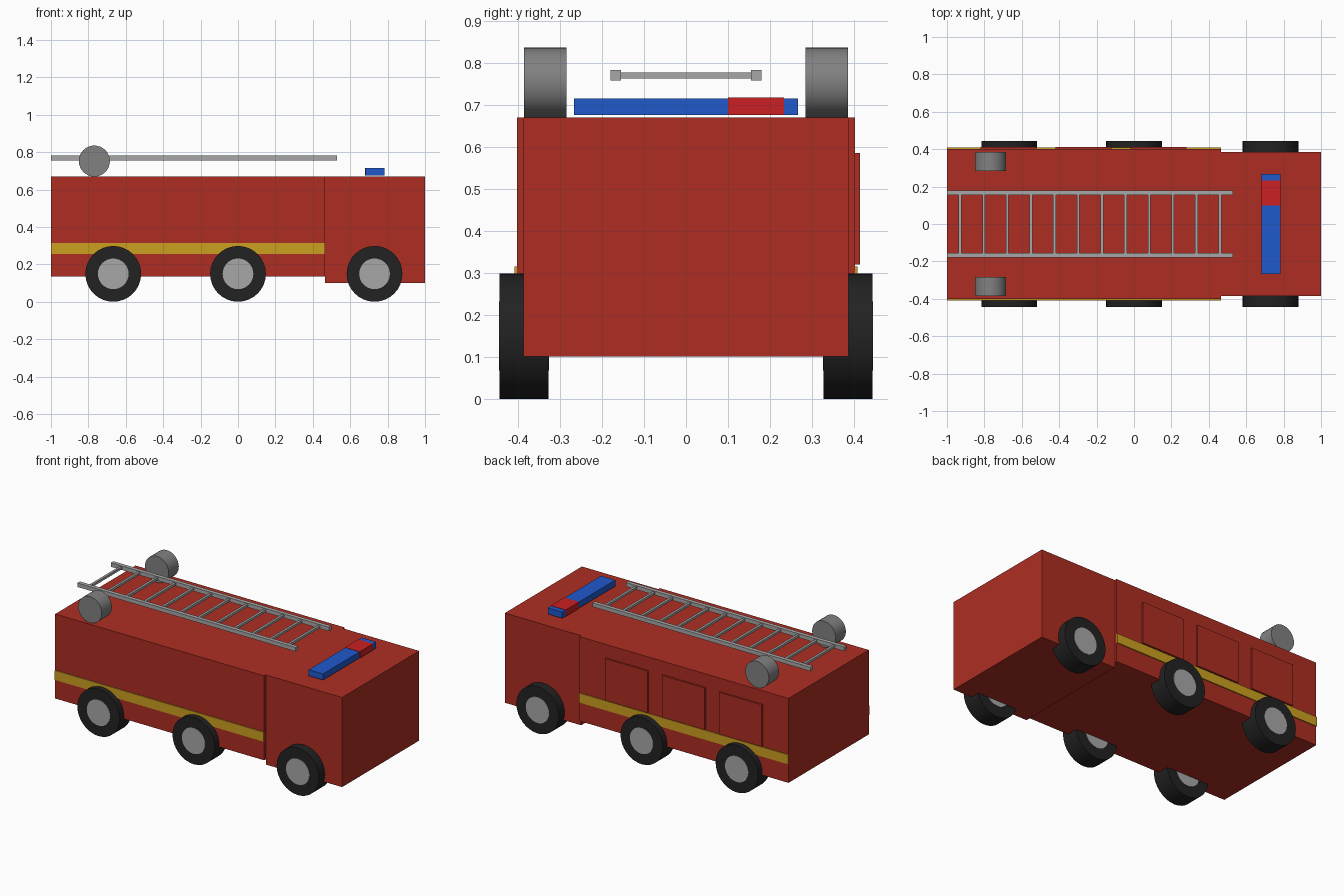
import bpy, math

if "Cube" in bpy.data.objects:
    bpy.data.objects.remove(bpy.data.objects["Cube"])


def material(name, rgb):
    m = bpy.data.materials.new(name)
    m.diffuse_color = (*rgb, 1)
    m.use_nodes = True
    m.node_tree.nodes["Principled BSDF"].inputs["Base Color"].default_value = m.diffuse_color
    return m


BODY_RED = material("body red", (0.42, 0.027, 0.016))
YELLOW = material("stripe yellow", (0.60, 0.35, 0.014))
BLACK = material("tyre black", (0.016, 0.016, 0.016))
LIGHT_GREY = material("metal grey", (0.39, 0.39, 0.39))
MID_GREY = material("reel grey", (0.22, 0.22, 0.22))
BLUE = material("lamp blue", (0.014, 0.10, 0.60))
LAMP_RED = material("lamp red", (0.60, 0.014, 0.016))


def box(name, x, y, z, mat):
    """Box from (min, max) ranges on each axis."""
    bpy.ops.mesh.primitive_cube_add(size=1, location=[sum(r) / 2 for r in (x, y, z)])
    ob = bpy.context.object
    ob.scale = [r[1] - r[0] for r in (x, y, z)]
    bpy.ops.object.transform_apply(location=False, rotation=False, scale=True)
    ob.name = name
    ob.data.materials.append(mat)
    return ob


def drum(name, x, y, z, radius, depth, mat):
    """Cylinder lying along y."""
    bpy.ops.mesh.primitive_cylinder_add(vertices=32, radius=radius, depth=depth,
                                        location=(x, y, z), rotation=(math.pi / 2, 0, 0))
    ob = bpy.context.object
    ob.name = name
    ob.data.materials.append(mat)
    bpy.ops.object.shade_smooth_by_angle(angle=math.radians(30))
    return ob


# Rear body and slightly narrower, lower cab
box("rear_body", (-1, 0.465), (-0.402, 0.402), (0.135, 0.67), BODY_RED)
box("cab", (0.465, 1), (-0.386, 0.386), (0.102, 0.67), BODY_RED)

for side, label in ((-1, "right"), (1, "left")):
    # Side stripe
    box(f"stripe_{label}", (-1, 0.465), sorted((side * 0.400, side * 0.408)),
        (0.255, 0.315), YELLOW)
    # Wheels
    for x, pos in ((-0.667, "rear"), (0, "middle"), (0.73, "front")):
        drum(f"tyre_{pos}_{label}", x, side * 0.385, 0.15, 0.149, 0.116, BLACK)
        drum(f"hub_{pos}_{label}", x, side * 0.385, 0.15, 0.082, 0.120, LIGHT_GREY)
    # Hose reels on the roof
    drum(f"hose_reel_{label}", -0.768, side * 0.335, 0.753, 0.083, 0.101, MID_GREY)
    # Ladder rails
    box(f"ladder_rail_{label}", (-1, 0.53), sorted((side * 0.155, side * 0.180)),
        (0.757, 0.782), LIGHT_GREY)

# Locker doors on the left side only
for i in range(3):
    x = -0.82 + 0.4 * i
    box(f"locker_door_{i + 1}", (x, x + 0.3), (0.400, 0.413), (0.32, 0.585), BODY_RED)

# Ladder rungs
for i in range(12):
    x = -0.93 + i * 0.1264
    box(f"ladder_rung_{i + 1}", (x - 0.0075, x + 0.0075), (-0.16, 0.16),
        (0.762, 0.777), LIGHT_GREY)

# Warning light bar with its red section
box("light_bar", (0.682, 0.782), (-0.266, 0.266), (0.676, 0.715), BLUE)
box("light_bar_red", (0.680, 0.784), (0.10, 0.233), (0.675, 0.717), LAMP_RED)
